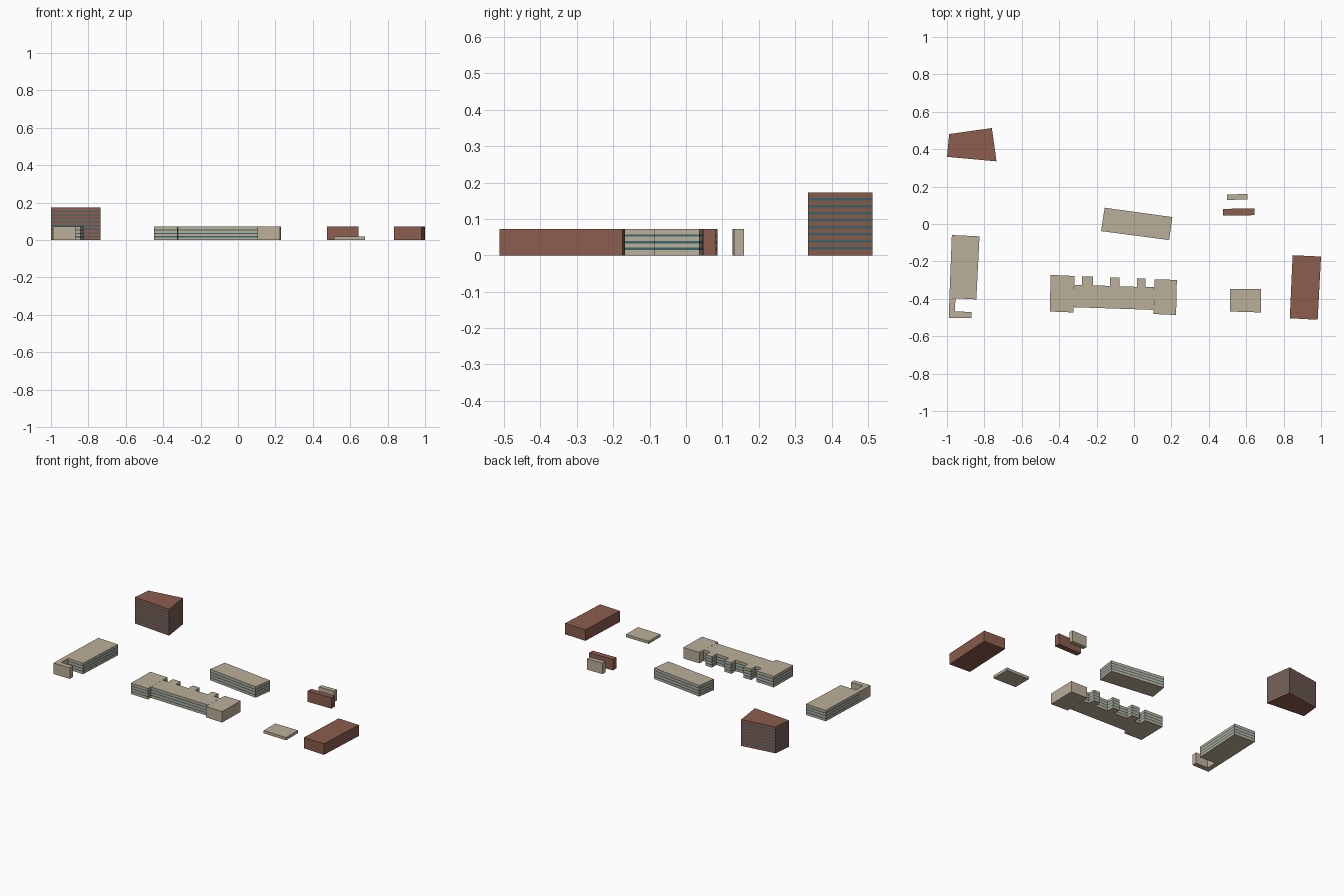
import bpy
import bmesh

if "Cube" in bpy.data.objects:
    bpy.data.objects.remove(bpy.data.objects["Cube"])


def material(name, rgb):
    m = bpy.data.materials.new(name)
    m.diffuse_color = (*rgb, 1)
    m.use_nodes = True
    m.node_tree.nodes["Principled BSDF"].inputs["Base Color"].default_value = m.diffuse_color
    return m


stone = material("stone", (0.50, 0.43, 0.32))
brick = material("brick", (0.26, 0.11, 0.075))
glass = material("window_glass", (0.04, 0.13, 0.16))


def building(name, outline, height, wall, bands=0, base=0.0):
    """Extrude a footprint; window bands are strips of the wall itself."""
    bm = bmesh.new()
    step, half = height / (bands + 1), 0.003
    levels = [base]
    for i in range(1, bands + 1):
        levels += [i * step - half, i * step + half]
    levels.append(height)
    rings = [[bm.verts.new((x, y, z)) for x, y in outline] for z in levels]
    n = len(outline)
    for k in range(len(rings) - 1):
        lo, hi = rings[k], rings[k + 1]
        for i in range(n):
            j = (i + 1) % n
            f = bm.faces.new((lo[i], lo[j], hi[j], hi[i]))
            f.material_index = k % 2
    bm.faces.new(rings[0])
    bm.faces.new(rings[-1])
    bmesh.ops.recalc_face_normals(bm, faces=bm.faces[:])
    me = bpy.data.meshes.new(name)
    bm.to_mesh(me)
    bm.free()
    me.materials.append(wall)
    me.materials.append(glass)
    ob = bpy.data.objects.new(name, me)
    bpy.context.collection.objects.link(ob)
    return ob


LOW = 0.072

# brick tower
building("brick_tower", [(-0.988, 0.481), (-0.76, 0.513), (-0.735, 0.335), (-1.0, 0.359)],
         0.173, brick, 8)

# west block with its plain hooked annex
building("west_block", [(-0.974, -0.059), (-0.826, -0.066), (-0.843, -0.403), (-0.987, -0.396)],
         LOW, stone, 3)
building("west_annex", [(-0.987, -0.396), (-0.955, -0.398), (-0.957, -0.468),
                        (-0.87, -0.47), (-0.87, -0.502), (-0.99, -0.502)], LOW, stone)

# rotated central block
building("north_block", [(-0.157, 0.087), (0.205, 0.037), (0.188, -0.086), (-0.176, -0.038)],
         LOW, stone, 3)

# long block: banded left wing, toothed centre, plain right wing
building("long_block_left_wing", [(-0.446, -0.272), (-0.318, -0.278),
                                  (-0.323, -0.473), (-0.45, -0.468)], LOW, stone, 3)
back = [(-0.319, -0.326)]
for x0, x1, y in ((-0.277, -0.22, -0.326), (-0.129, -0.078, -0.331), (0.015, 0.062, -0.336)):
    back += [(x0, y), (x0, y + 0.046), (x1, y + 0.045), (x1, y - 0.002)]
back.append((0.108, -0.338))
building("long_block_centre", back + [(0.104, -0.459), (-0.322, -0.445)], LOW, stone, 3)
building("long_block_right_wing", [(0.11, -0.296), (0.229, -0.299),
                                   (0.225, -0.487), (0.104, -0.481)], LOW, stone)

# plain buildings on the east side
building("low_pavilion", [(0.514, -0.347), (0.68, -0.348), (0.68, -0.473), (0.514, -0.468)],
         0.018, stone)
building("east_brick_hall", [(0.848, -0.167), (1.0, -0.174), (0.982, -0.512), (0.833, -0.504)],
         LOW, brick)
building("narrow_brick_house", [(0.475, 0.081), (0.645, 0.083), (0.645, 0.047), (0.475, 0.045)],
         LOW, brick)
building("narrow_stone_house", [(0.496, 0.158), (0.606, 0.16), (0.606, 0.132), (0.496, 0.128)],
         LOW, stone)
